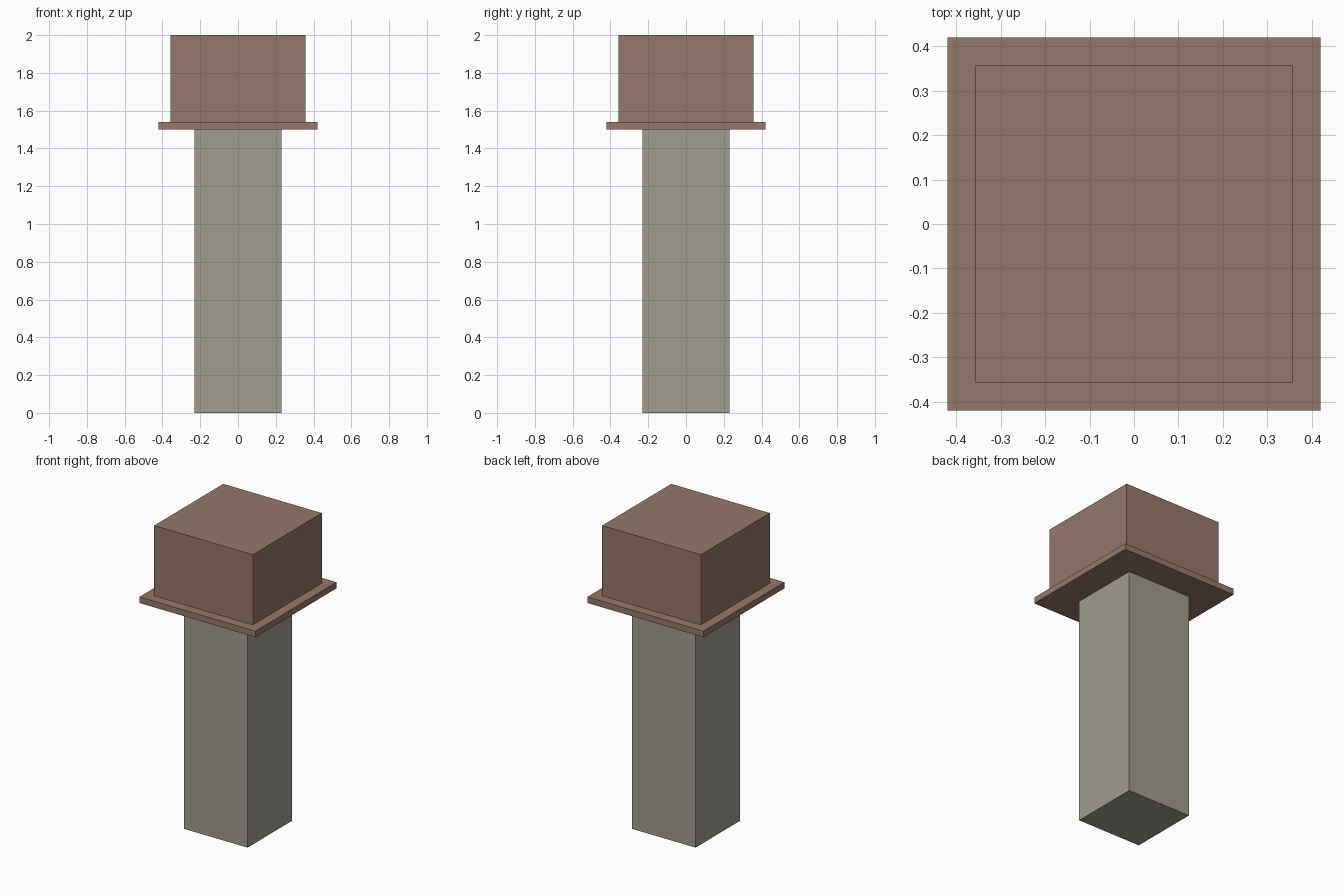
import bpy

if "Cube" in bpy.data.objects:
    bpy.data.objects.remove(bpy.data.objects["Cube"])


def make_material(name, color):
    mat = bpy.data.materials.new(name)
    mat.diffuse_color = (*color, 1.0)
    mat.use_nodes = True
    mat.node_tree.nodes["Principled BSDF"].inputs["Base Color"].default_value = mat.diffuse_color
    return mat


def square_block(name, half, z0, z1, mat):
    bpy.ops.mesh.primitive_cube_add(size=1, location=(0, 0, (z0 + z1) / 2))
    obj = bpy.context.object
    obj.name = name
    obj.scale = (2 * half, 2 * half, z1 - z0)
    bpy.ops.object.transform_apply(location=False, rotation=False, scale=True)
    obj.data.materials.append(mat)
    return obj


stone = make_material("stone", (0.35, 0.335, 0.28))
brown = make_material("brown", (0.30, 0.19, 0.145))

# Square post
square_block("post", 0.231, 0.0, 1.5, stone)
# Thin overhanging plate on the post
square_block("flange", 0.42, 1.5, 1.54, brown)
# Block head
square_block("head", 0.357, 1.54, 2.0, brown)
